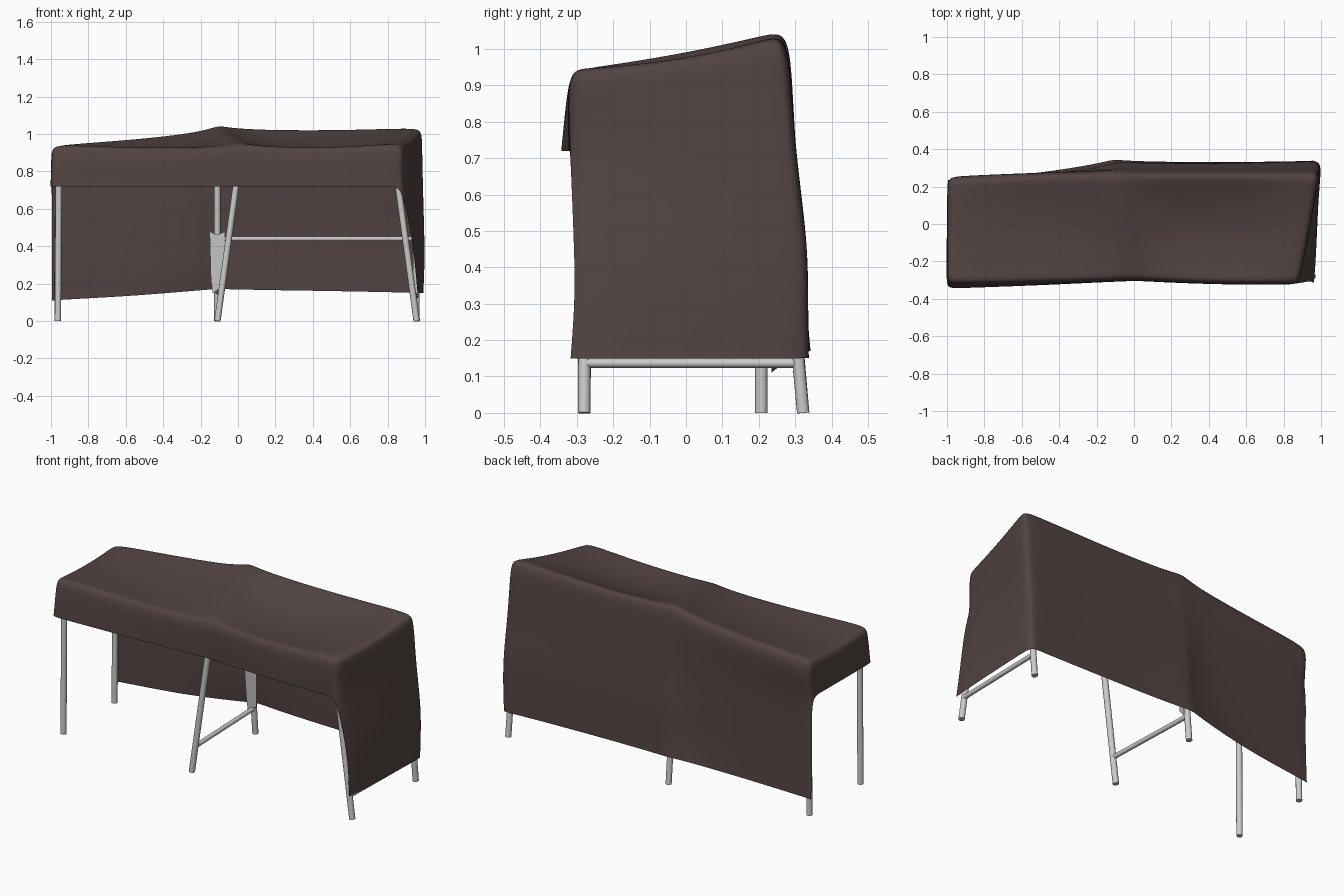
import bpy, bmesh
from mathutils import Vector

if "Cube" in bpy.data.objects:
    bpy.data.objects.remove(bpy.data.objects["Cube"])


def make_object(name, bm, angle=None):
    bmesh.ops.recalc_face_normals(bm, faces=bm.faces)
    me = bpy.data.meshes.new(name)
    bm.to_mesh(me)
    bm.free()
    ob = bpy.data.objects.new(name, me)
    bpy.context.collection.objects.link(ob)
    for p in me.polygons:
        p.use_smooth = True
    if angle:
        bpy.ops.object.select_all(action='DESELECT')
        bpy.context.view_layer.objects.active = ob
        ob.select_set(True)
        bpy.ops.object.shade_smooth_by_angle(angle=angle)
    return ob


def pole(name, a, b, r=0.017):
    a, b = Vector(a), Vector(b)
    bm = bmesh.new()
    bmesh.ops.create_cone(bm, cap_ends=True, segments=16, radius1=r, radius2=r,
                          depth=(b - a).length)
    rot = (b - a).to_track_quat('Z', 'Y').to_matrix()
    for v in bm.verts:
        v.co = rot @ v.co + (a + b) / 2
    return make_object(name, bm, 0.7)


# Frame: six leaning posts and three rails
pole("front_left_post", (-.963, -.28, 0), (-.957, -.28, .91))
pole("back_left_post", (-.965, .207, 0), (-.957, .207, .91))
pole("front_middle_post", (-.11, -.28, 0), (.015, -.267, .91))
pole("back_middle_post", (-.11, .322, 0), (-.11, .235, 1.0))
pole("front_right_post", (.955, -.28, 0), (.832, -.275, .9))
pole("back_right_post", (.955, .322, 0), (.945, .23, .98))
pole("end_rail", (.94, -.28, .137), (.953, .31, .137), .013)
pole("middle_rail", (-.09, -.28, .155), (-.11, .31, .155), .013)
pole("back_rail", (-.11, .29, .44), (.945, .29, .44), .012)

# Tapered loose strap on the back middle post
bm = bmesh.new()
strap = [(-.135, .285, .15), (-.075, .285, .18), (-.068, .27, .48),
         (-.11, .255, .46), (-.152, .27, .48), (-.145, .285, .22)]
bm.faces.new([bm.verts.new(p) for p in strap])
make_object("post_strap", bm)

# Cloth stations from left to right:
# back x, front x, back y top, back y bulge, back y bottom, back z top, back z bottom,
# front y top, front y bottom, front z top, roof sag
stations = [
    (-.995, -.995, .235, .225, .235, .935, .11, -.312, -.345, .937, .02),
    (-.93, -.93, .243, .235, .24, .952, .115, -.312, -.343, .95, .03),
    (-.55, -.50, .258, .262, .265, .983, .135, -.305, -.328, .93, .045),
    (-.20, -.10, .266, .295, .32, 1.022, .165, -.295, -.308, .932, .03),
    (-.11, .00, .270, .33, .347, 1.058, .172, -.290, -.302, .947, .0),
    (-.05, .07, .268, .33, .338, 1.045, .17, -.293, -.305, .945, .035),
    (.20, .25, .266, .327, .331, 1.039, .165, -.302, -.315, .937, .075),
    (.55, .55, .266, .327, .331, 1.039, .16, -.310, -.325, .937, .075),
    (.92, .82, .266, .335, .335, 1.045, .152, -.312, -.320, .951, .03),
    (.99, .88, .262, .338, .343, 1.035, .15, -.308, -.318, .942, .015),
]
FRACS = (.0, .12, .5, .9, 1.0)


def lerp(a, b, t):
    return a + (b - a) * t


def cloth_row(s):
    xb, xf, yt, ym, yb, zt, zb, ft, fb, zf, sag = s
    bulge = .01 if xb > .98 else 0
    back = [(xb, yb, zb), (xb + bulge, lerp(yb, ym, .9), .3), (xb + bulge, ym, .47),
            (xb + bulge / 2, lerp(yt, ym, .5), .72), (xb, yt + .022, zt - .08)]
    roof = [(lerp(xb, xf, t), lerp(yt, ft, t),
             lerp(zt, zf, t) - sag * (1 - (2 * t - 1) ** 2)) for t in FRACS]
    front = [(xf, ft - .016, zf - .06), (xf - .004, fb, .72)]
    return back + roof + front


bm = bmesh.new()
rows = [[bm.verts.new(p) for p in cloth_row(s)] for s in stations]
for a, b in zip(rows, rows[1:]):
    for i in range(len(a) - 1):
        bm.faces.new((a[i], a[i + 1], b[i + 1], b[i]))


def end_wall(row, depth, lower_front, push):
    """Hang a wall below the roof edge, sharing the back wall and front flap edges."""
    upper = row[5:10]
    for k in range(depth):
        bv = row[4 - k]
        fv = row[10 + k] if k < 2 else bm.verts.new(lower_front[k - 2])
        line = [bv]
        for t in FRACS[1:-1]:
            p = bv.co.lerp(fv.co, t)
            p.x += push
            line.append(bm.verts.new(p))
        line.append(fv)
        for i in range(4):
            bm.faces.new((upper[i], upper[i + 1], line[i + 1], line[i]))
        upper = line


# Full wall on the right, short drape on the left
end_wall(rows[-1], 5, [(.925, -.308, .47), (.945, -.304, .32), (.96, -.317, .15)], .006)
end_wall(rows[0], 2, [], -.004)

cloth = make_object("cloth_cover", bm)
sub = cloth.modifiers.new("soften", 'SUBSURF')
sub.levels = sub.render_levels = 3
sub.boundary_smooth = 'PRESERVE_CORNERS'
mat = bpy.data.materials.new("brown_cloth")
mat.diffuse_color = (.085, .058, .055, 1)
mat.use_nodes = True
mat.node_tree.nodes["Principled BSDF"].inputs["Base Color"].default_value = mat.diffuse_color
cloth.data.materials.append(mat)
